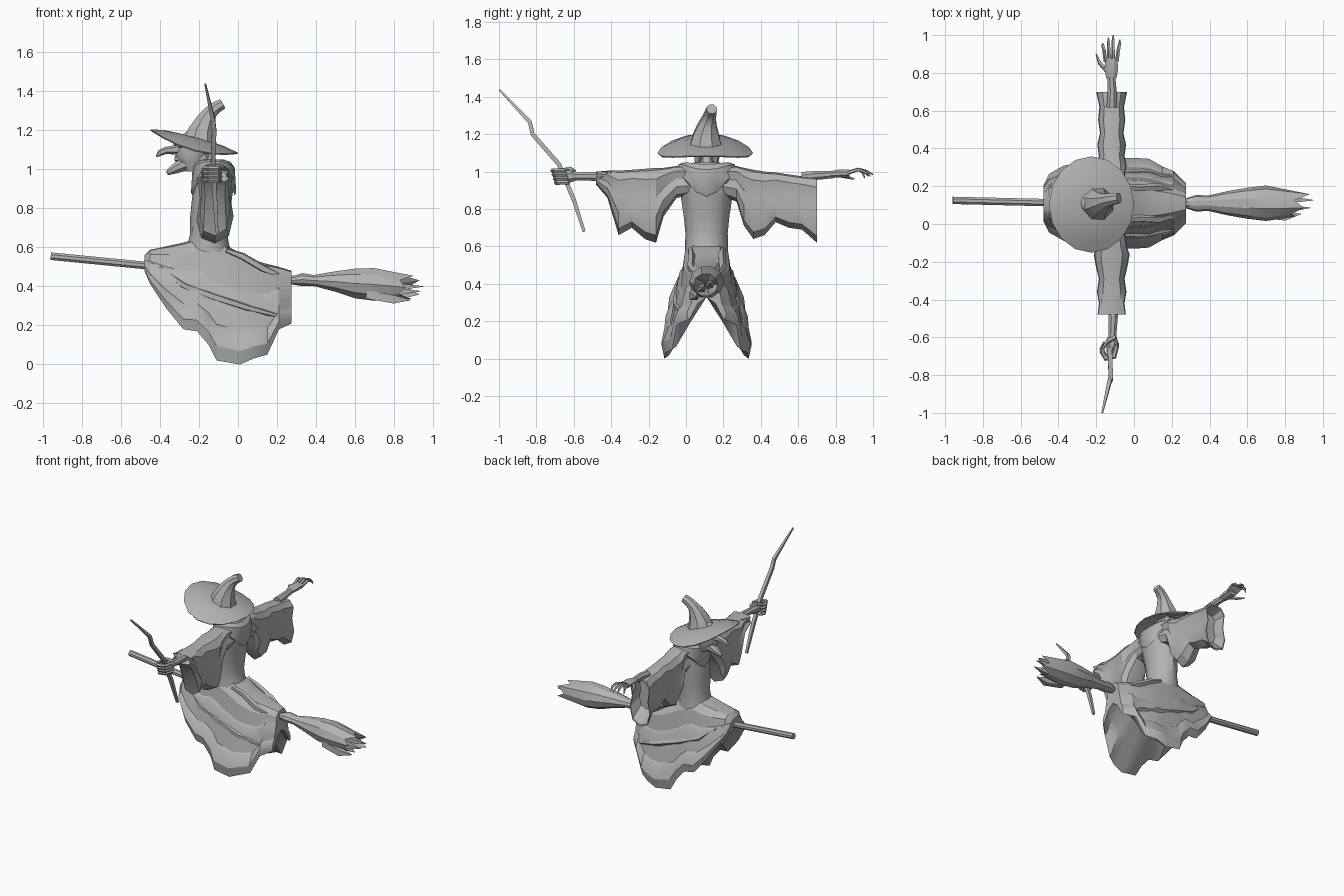
import bpy, bmesh, math
from mathutils import Vector

CY = 0.11  # body centre line
cloth = bpy.data.materials.new("plain grey")
cloth.diffuse_color = (0.45, 0.45, 0.45, 1)


def loft(name, rings, cap0=True, cap1=True, angle=30):
    """Skin a list of equal-length rings of points."""
    bm = bmesh.new()
    vs = [[bm.verts.new(p) for p in r] for r in rings]
    n = len(rings[0])
    for a, b in zip(vs, vs[1:]):
        for i in range(n):
            j = (i + 1) % n
            bm.faces.new((a[i], a[j], b[j], b[i]))
    if cap0:
        bm.faces.new(vs[0][::-1])
    if cap1:
        bm.faces.new(vs[-1])
    bmesh.ops.recalc_face_normals(bm, faces=bm.faces)
    me = bpy.data.meshes.new(name)
    bm.to_mesh(me)
    bm.free()
    me.materials.append(cloth)
    ob = bpy.data.objects.new(name, me)
    bpy.context.collection.objects.link(ob)
    bpy.context.view_layer.objects.active = ob
    ob.select_set(True)
    bpy.ops.object.shade_smooth_by_angle(angle=math.radians(angle))
    ob.select_set(False)
    return ob


def tube(name, path, radii, n=6, flat=1.0, angle=30):
    """Tapered tube along a path; flat squashes it sideways."""
    pts = [Vector(p) for p in path]
    whole = [abs(c) for c in (pts[-1] - pts[0])]
    ref = Vector((0, 0, 1)) if whole[2] < max(whole) else Vector((0, 1, 0))
    if whole[2] == max(whole) and whole[1] > whole[0]:
        ref = Vector((1, 0, 0))
    rings = []
    for k, p in enumerate(pts):
        d = (pts[min(k + 1, len(pts) - 1)] - pts[max(k - 1, 0)]).normalized()
        u = d.cross(ref)
        u = u.normalized() if u.length > .1 else Vector((1, 0, 0))
        v = u.cross(d)
        rings.append([p + radii[k] * (math.cos(t) * u * flat + math.sin(t) * v)
                      for t in (2 * math.pi * (i + .5) / n for i in range(n))])
    return loft(name, rings, angle=angle)


def oval(cx, cy, z, rx, ry, n=12):
    return [(cx + rx * math.cos(2 * math.pi * i / n),
             cy + ry * math.sin(2 * math.pi * i / n), z) for i in range(n)]


# --- Broom: handle, binding and jagged bristles
tube("broom_handle", [(-.96, .125, .555), (-.45, .113, .505), (.3, .105, .435)], [.021] * 3, 8)
bristle = [(.27, .43, .025, .02), (.33, .435, .045, .035), (.39, .43, .04, .03),
           (.5, .425, .065, .055), (.6, .415, .082, .08), (.7, .41, .094, .088)]
rings = [[(x, CY + hy * math.cos(math.pi * i / 5), z + hz * math.sin(math.pi * i / 5))
          for i in range(10)] for x, z, hy, hz in bristle]
tips = [.87, .93, .85, .9, .83, .86, .82, .89, .84, .93]
rings.append([(tips[i], CY - .005 + .065 * math.cos(math.pi * i / 5),
               .395 + .062 * math.sin(math.pi * i / 5)) for i in range(10)])
rings.append([(.72, CY, .4)] * 10)
loft("broom_bristles", rings, cap1=False, angle=20)
for y, z, x in ((.02, -.015, .95), (-.03, -.04, .935), (-.07, -.085, .885)):
    tube("bristle_spike", [(.66, CY + y * .8, .41 + z * .6), (.8, CY + y, .41 + z * .9),
                           (x, CY + y * .8, .415 + z)], [.03, .03, .002], 4)

# --- Skirt draped over the broom: two flared lobes with pleats
side = [(.3, .02), (.5, .13), (.57, .33), (.64, .37), (.73, .55), (.8, .7), (.87, .73),
        (1, .88), (.94, 1), (.84, .97), (.42, .68)]
stations = [(-.48, .56, .48, .09), (-.45, .588, .41, .16), (-.37, .605, .29, .195), (-.28, .625, .18, .215),
            (-.21, .645, .17, .215), (-.15, .645, .1, .23), (-.11, .64, .02, .235), (.01, .57, .0, .245),
            (.08, .535, .03, .23), (.15, .515, .05, .2), (.21, .5, .18, .165), (.275, .48, .21, .11)]
rings = []
for k, (x, zt, zh, hw) in enumerate(stations):
    h = zt - zh
    crotch = max(zh + .04, min(.33, zt - .08))
    w = .005 * (-1) ** k
    half = [(f * hw + (w if f > .6 else 0), zt - g * h) for f, g in side]
    half[-1] = (half[-1][0], max(half[-1][1], zh + .03))
    ring = [(x, CY, zt)] + [(x, CY + a, z) for a, z in half] + [(x, CY, crotch)]
    ring += [(x, CY - a, z) for a, z in reversed(half)]
    rings.append(ring)
loft("skirt", rings, angle=28)

# --- Creases over the seat, and long swept folds down each side
for s in (-1, 1):
    tube("seat_fold", [(-.06, CY + s * .09, .585), (.02, CY + s * .08, .555), (.13, CY + s * .085, .49),
                       (.25, CY + s * .055, .44)], [.012, .02, .022, .01], 5)
    tube("side_fold", [(-.4, CY + s * .115, .5), (-.28, CY + s * .14, .405), (-.12, CY + s * .155, .345),
                       (.05, CY + s * .165, .29), (.2, CY + s * .14, .25)], [.008, .018, .022, .018, .01], 5)

# --- Torso
prof = [(.55, -.28, -.02, .115), (.61, -.26, -.045, .115), (.67, -.245, -.055, .113), (.76, -.245, -.045, .122),
        (.86, -.235, -.03, .137), (.95, -.215, -.015, .15), (1.01, -.2, -.025, .13), (1.05, -.2, -.07, .07)]
loft("torso", [oval((a + b) / 2, CY, z, (b - a) / 2, hw) for z, a, b, hw in prof], angle=35)

# --- Shoulder cowl with pointed back and front
rings = []
for r, z, dip in ((.06, 1.03, 0), (.085, 1.05, .01), (.108, 1.04, .03), (.116, 1.0, .12), (.108, .985, .12)):
    ring = []
    for i in range(16):
        t = math.pi * i / 8
        c = math.cos(t)
        ring.append((-.125 + r * c, CY + r * 1.38 * math.sin(t), z - dip * abs(c) ** 3))
    rings.append(ring)
loft("shoulder_cowl", rings, cap0=False, cap1=False, angle=35)

# --- Wide hanging sleeves, (y, top, bottom, half width)
right = [(.16, 1.02, .88, .08), (.27, 1.03, .84, .07), (.31, 1.02, .71, .08), (.36, 1.01, .64, .068),
         (.42, 1.0, .66, .076), (.48, .995, .73, .062), (.55, .985, .7, .072), (.62, .975, .69, .065),
         (.7, .97, .62, .082)]
left = [(.06, 1.02, .88, .08), (-.05, 1.03, .86, .07), (-.12, 1.02, .76, .08), (-.16, 1.02, .62, .095),
        (-.22, 1.015, .64, .085), (-.29, 1.01, .7, .068), (-.36, 1.005, .66, .078), (-.42, 1.005, .86, .068),
        (-.48, 1.0, .93, .075)]
outline = [(.0, 0), (.6, .03), (.95, .15), (.8, .4), (1, .65), (.75, .9), (0, 1),
           (-.75, .93), (-1, .7), (-.8, .45), (-.95, .15), (-.6, .03)]


def sleeve(name, rows):
    def ring(y, zt, zb, hw, s=1.0):
        m = (zt + zb) / 2
        return [(-.118 + f * hw * s, y, m + (zt - g * (zt - zb) - m) * s) for f, g in outline]
    rings = [ring(*r) for r in rows]
    y, zt, zb, hw = rows[-1]
    inward = -.08 if y > 0 else .08
    rings += [ring(y, zt, zb, hw, .93), ring(y + inward, zt, zb + .06, hw, .75)]
    loft(name, rings, angle=28)


sleeve("open_arm_sleeve", right)
sleeve("wand_arm_sleeve", left)

# --- Open hand with spread, bent fingers
tube("open_forearm", [(-.118, .62, .97), (-.115, .7, .98), (-.12, .79, .985)], [.03, .026, .021], 8)
tube("open_palm", [(-.12, .77, .985), (-.12, .82, .99), (-.12, .875, .99)], [.018, .024, .022], 8, 1.6)
for x0, x1, y1, z1 in ((-.15, -.165, .955, .965), (-.13, -.135, .985, .975),
                       (-.11, -.11, 1.0, .985), (-.09, -.075, .975, .975)):
    tube("open_finger", [(x0, .86, .992), ((x0 + x1) / 2, .92, 1.012), (x1, (y1 + .935) / 2, 1.0),
                         (x1, y1, z1)], [.011, .01, .009, .003], 5)
tube("open_thumb", [(-.14, .81, .985), (-.18, .85, .975), (-.2, .9, .96)], [.014, .011, .004], 5)

# --- Fist gripping the wand
tube("wand_forearm", [(-.115, -.4, .97), (-.11, -.5, .975), (-.115, -.6, .975)], [.032, .026, .022], 8)
tube("fist_palm", [(-.115, -.58, .975), (-.115, -.62, .975), (-.12, -.68, .97)], [.022, .036, .03], 8, .9)
for i in range(4):
    z = 1.005 - .021 * i
    y = -.625 - .006 * (3 - i)
    tube("fist_finger", [(-.09, y, z), (-.105, y - .06, z), (-.15, y - .07, z), (-.17, y - .035, z),
                         (-.155, y, z)], [.012, .013, .013, .012, .008], 5)
tube("fist_thumb", [(-.1, -.6, 1.0), (-.14, -.62, 1.015), (-.165, -.66, 1.01)], [.014, .013, .007], 5)

# --- Crooked wand
tube("wand", [(-.168, -.998, 1.438), (-.13, -.835, 1.265), (-.122, -.82, 1.2), (-.128, -.68, 1.04),
              (-.118, -.6, .85), (-.108, -.545, .68)], [.006, .015, .016, .017, .016, .011], 4)

# --- Head: skull, neck, hooked nose, long chin, eyes, hair
skull = [(.99, .035, .04), (1.03, .06, .052), (1.07, .085, .062), (1.12, .09, .066), (1.17, .08, .06),
         (1.2, .04, .03)]
loft("skull", [oval(-.215 - (.02 if z < 1.1 else 0), CY, z, rx, ry) for z, rx, ry in skull], angle=40)
tube("neck", [(-.14, CY, 1.0), (-.2, CY, 1.08)], [.05, .05], 8)
tube("hooked_nose", [(-.28, CY, 1.105), (-.325, CY, 1.1), (-.37, CY, 1.097), (-.4, CY, 1.085),
                     (-.418, CY, 1.066)], [.03, .024, .018, .016, .005], 6, angle=45)
tube("long_chin", [(-.22, CY, 1.04), (-.28, CY, 1.025), (-.33, CY, 1.0), (-.365, CY, .98)],
     [.05, .038, .026, .012], 8)
tube("upper_lip", [(-.26, CY, 1.06), (-.325, CY, 1.055)], [.035, .014], 6)
for s in (-1, 1):
    tube("eye", [(-.28, CY + s * .03, 1.12), (-.305, CY + s * .032, 1.122)], [.016, .008], 6)
    tube("brow", [(-.325, CY + s * .008, 1.13), (-.3, CY + s * .035, 1.145), (-.26, CY + s * .06, 1.14)],
         [.01, .013, .006], 5)
    tube("hair_lock", [(-.16, CY + s * .04, 1.13), (-.135, CY + s * .045, 1.08), (-.15, CY + s * .05, 1.03)],
         [.03, .026, .012], 5)

# --- Pointed hat: drooping brim and bent crown
def brim(r, z0, droop):
    ring = []
    for i in range(16):
        t = math.pi * i / 8
        c, s = math.cos(t), math.sin(t)
        ring.append((-.225 + .225 * r * c, .103 + .255 * r * s, z0 - .06 * r * c - droop * s * s))
    return ring


loft("hat_brim", [brim(.35, 1.165, 0), brim(.7, 1.16, .02), brim(1, 1.145, .045), brim(.98, 1.138, .045),
                  brim(.7, 1.145, .022), brim(.3, 1.15, 0)], angle=40)
tube("hat_crown", [(-.195, .106, 1.13), (-.185, .108, 1.195), (-.165, .115, 1.25), (-.143, .125, 1.29),
                   (-.112, .133, 1.318), (-.08, .138, 1.335)], [.095, .075, .053, .038, .033, .029], 8, angle=40)
